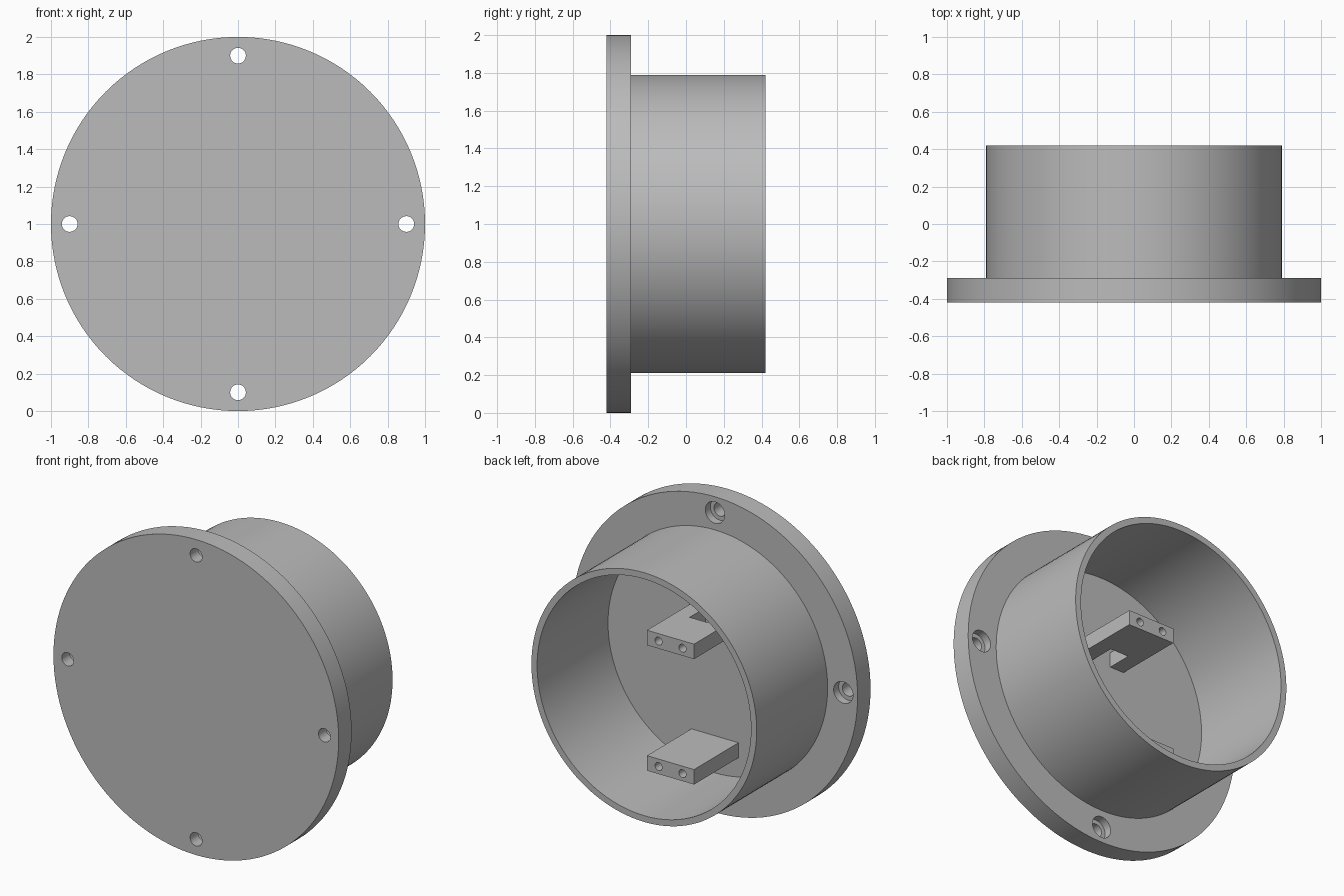
import bpy
from math import pi, radians, sin, cos

if "Cube" in bpy.data.objects:
    bpy.data.objects.remove(bpy.data.objects["Cube"], do_unlink=True)

GREY = (0.5, 0.5, 0.5, 1.0)
grey = bpy.data.materials.new("matte grey")
grey.use_nodes = True
grey.diffuse_color = GREY
grey.node_tree.nodes["Principled BSDF"].inputs["Base Color"].default_value = GREY

FRONT, FLOOR, BACK = -0.42, -0.29, 0.42
CENTRE_Z = 1.0


def rod(name, radius, x, z, y0, y1, sides=32):
    """Cylinder lying along y from y0 to y1."""
    bpy.ops.mesh.primitive_cylinder_add(
        vertices=sides, radius=radius, depth=y1 - y0,
        location=(x, (y0 + y1) / 2, z), rotation=(pi / 2, 0, 0))
    ob = bpy.context.object
    ob.name = name
    ob.data.materials.append(grey)
    return ob


def box(name, x0, x1, y0, y1, z0, z1):
    bpy.ops.mesh.primitive_cube_add(
        size=1, location=((x0 + x1) / 2, (y0 + y1) / 2, (z0 + z1) / 2))
    ob = bpy.context.object
    ob.name = name
    ob.scale = (x1 - x0, y1 - y0, z1 - z0)
    bpy.ops.object.transform_apply(location=False, rotation=False, scale=True)
    ob.data.materials.append(grey)
    return ob


def carve(ob, cutters):
    """Subtract each cutter, remove it, then smooth the round walls."""
    bpy.context.view_layer.update()
    for cutter in cutters:
        bpy.ops.object.select_all(action="DESELECT")
        ob.select_set(True)
        bpy.context.view_layer.objects.active = ob
        mod = ob.modifiers.new("cut", "BOOLEAN")
        mod.operation = "DIFFERENCE"
        mod.solver = "EXACT"
        mod.object = cutter
        bpy.ops.object.modifier_apply(modifier=mod.name)
        bpy.data.objects.remove(cutter, do_unlink=True)
    bpy.ops.object.shade_smooth_by_angle(angle=radians(30))


# Flange disc with four counterbored screw holes
flange = rod("flange", 1.0, 0, CENTRE_Z, FRONT, FLOOR, 128)
cutters = []
for i in range(4):
    x, z = 0.9 * cos(i * pi / 2), CENTRE_Z + 0.9 * sin(i * pi / 2)
    cutters.append(rod("screw_cutter", 0.042, x, z, FRONT - 0.1, FLOOR + 0.1))
    cutters.append(rod("head_cutter", 0.068, x, z, FLOOR - 0.05, FLOOR + 0.1))
carve(flange, cutters)

# Open tube behind the flange
tube = rod("tube", 0.79, 0, CENTRE_Z, FLOOR, BACK, 128)
carve(tube, [rod("bore_cutter", 0.75, 0, CENTRE_Z, FLOOR - 0.1, BACK + 0.1, 128)])

# Two mounting blocks on the floor, each with a pair of screw holes
BLOCK_END = 0.155
for name, z0, z1, notched in (("lower_block", 0.39, 0.485, False),
                              ("upper_block", 1.185, 1.28, True)):
    block = box(name, -0.165, 0.165, FLOOR, BLOCK_END, z0, z1)
    cutters = [rod("pilot_cutter", 0.025, side * 0.084, (z0 + z1) / 2,
                   BLOCK_END - 0.2, BLOCK_END + 0.1, 24) for side in (-1, 1)]
    if notched:
        cutters.append(box("notch_cutter", -0.065, 0.065, FLOOR - 0.1, -0.13,
                           z0 - 0.1, z1 + 0.1))
    carve(block, cutters)
